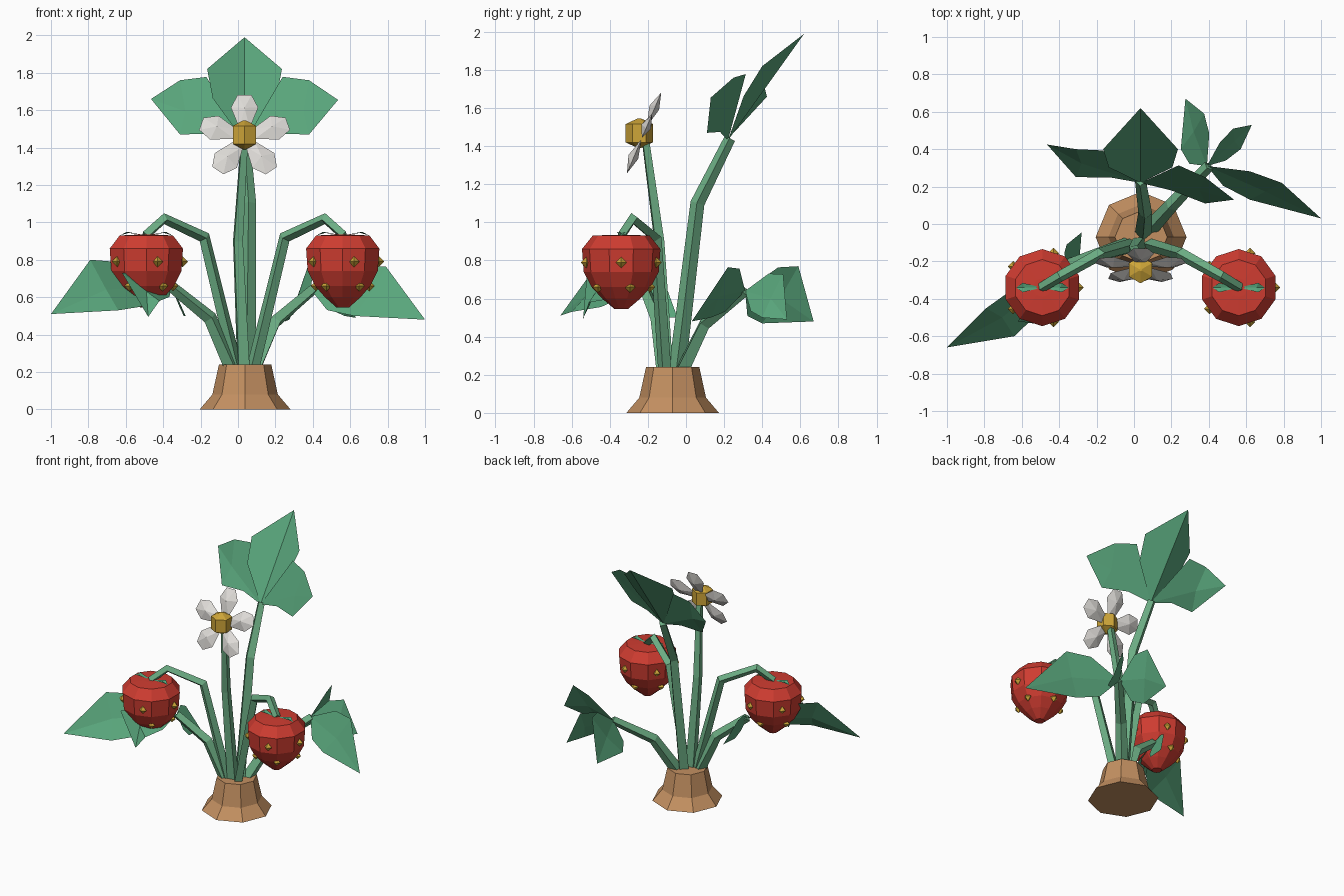
import bpy, bmesh, math
from mathutils import Vector as V, Matrix

cube = bpy.data.objects.get("Cube")
if cube:
    bpy.data.objects.remove(cube, do_unlink=True)


def material(name, color):
    m = bpy.data.materials.new(name)
    m.use_nodes = True
    m.diffuse_color = (*color, 1)
    bsdf = m.node_tree.nodes["Principled BSDF"]
    bsdf.inputs["Base Color"].default_value = (*color, 1)
    bsdf.inputs["Roughness"].default_value = 0.9
    return m


RED = material("berry red", (0.62, 0.045, 0.03))
LEAF = material("leaf green", (0.10, 0.38, 0.20))
STEM = material("stem green", (0.15, 0.42, 0.23))
CLAY = material("clay brown", (0.55, 0.28, 0.12))
GOLD = material("gold yellow", (0.62, 0.38, 0.04))
WHITE = material("petal white", (0.74, 0.72, 0.69))
CX = 0.035  # the plant's own middle


def add(name, bm, mat, normals=True):
    if normals:
        bmesh.ops.recalc_face_normals(bm, faces=bm.faces)
    me = bpy.data.meshes.new(name)
    bm.to_mesh(me)
    bm.free()
    me.materials.append(mat)
    ob = bpy.data.objects.new(name, me)
    bpy.context.collection.objects.link(ob)


def lathe(name, center, profile, sides, mat, turn=0):
    """Stack rings of (radius, z) and cap both ends."""
    bm = bmesh.new()
    rings = []
    for r, z in profile:
        angles = [turn + math.tau * i / sides for i in range(sides)]
        rings.append([bm.verts.new(V(center) + V((r * math.cos(a), r * math.sin(a), z)))
                      for a in angles])
    for lo, hi in zip(rings, rings[1:]):
        for i in range(sides):
            j = (i + 1) % sides
            bm.faces.new((lo[i], lo[j], hi[j], hi[i]))
    bm.faces.new(rings[0])
    bm.faces.new(rings[-1])
    add(name, bm, mat)


def stem(name, points, r0, r1):
    """Tapered four-sided stalk along a bent path."""
    cu = bpy.data.curves.new(name + "_path", "CURVE")
    cu.dimensions = "3D"
    cu.bevel_depth = 1
    cu.bevel_resolution = 0
    cu.use_fill_caps = True
    sp = cu.splines.new("POLY")
    sp.use_smooth = False
    sp.points.add(len(points) - 1)
    for i, (p, co) in enumerate(zip(sp.points, points)):
        p.co = (*co, 1)
        p.radius = r0 + (r1 - r0) * i / (len(points) - 1)
    path = bpy.data.objects.new(name + "_path", cu)
    bpy.context.collection.objects.link(path)
    bpy.context.view_layer.update()
    me = bpy.data.meshes.new_from_object(path.evaluated_get(bpy.context.evaluated_depsgraph_get()))
    bpy.data.objects.remove(path, do_unlink=True)
    bm = bmesh.new()
    bm.from_mesh(me)
    for f in bm.faces:
        f.smooth = False
    bpy.data.meshes.remove(me)
    add(name, bm, STEM)


def leaflet(name, base, tip, left, right, kl=0.35, kr=0.35, bow=0.7):
    """Folded blade: arched rib, one wide corner and one shoulder per side."""
    bm = bmesh.new()
    base, tip, left, right = V(base), V(tip), V(left), V(right)
    mid = base.lerp(tip, 0.5).lerp(left.lerp(right, 0.5), bow)
    b, t, m = (bm.verts.new(p) for p in (base, tip, mid))
    for corner, k, flip in ((left, kl, False), (right, kr, True)):
        shoulder = base.lerp(corner, 0.5) + (corner - mid) * k
        s, c = bm.verts.new(shoulder), bm.verts.new(corner)
        for tri in ((b, m, s), (s, m, c), (c, m, t)):
            bm.faces.new(tri[::-1] if flip else tri)
    add(name, bm, LEAF, normals=False)


# Flared root base
lathe("base", (CX + 0.003, -0.07, 0), [(0.243, 0), (0.175, 0.08), (0.14, 0.24)], 8, CLAY)

# Stalks for the flower and the three leaves
stem("flower_stem", [(0.03, -0.10, 0.2), (0.0, -0.14, 0.9), (CX, -0.215, 1.45)], 0.042, 0.024)
stem("back_leaf_stem", [(0.05, -0.05, 0.2), (0.06, 0.06, 1.1), (CX, 0.23, 1.44)], 0.045, 0.03)
stem("left_leaf_stem", [(0.08, -0.03, 0.2), (0.2, 0.1, 0.47), (0.4, 0.31, 0.64)], 0.045, 0.03)
stem("right_leaf_stem", [(-0.02, -0.11, 0.2), (-0.15, -0.15, 0.49), (-0.36, -0.22, 0.66)], 0.045, 0.03)

# Tall back leaf
top = (CX, 0.22, 1.43)
leaflet("back_leaf_middle", top, (CX, 0.62, 1.99), (0.235, 0.40, 1.82), (-0.165, 0.40, 1.82), bow=0)
leaflet("back_leaf_left", top, (0.535, 0.13, 1.655), (0.38, 0.11, 1.47), (0.38, 0.25, 1.76), -0.2, 1.1)
leaflet("back_leaf_right", top, (-0.465, 0.425, 1.66), (-0.31, 0.40, 1.76), (-0.31, 0.25, 1.47), 1.1, -0.2)

# Low leaf on the left
low = (0.39, 0.31, 0.64)
leaflet("left_leaf_long", low, (1.0, 0.03, 0.48), (0.79, 0.22, 0.765), (0.62, 0.13, 0.5))
leaflet("left_leaf_outer", low, (0.63, 0.53, 0.49), (0.53, 0.51, 0.73), (0.57, 0.40, 0.5))
leaflet("left_leaf_rear", low, (0.275, 0.67, 0.48), (0.375, 0.59, 0.77), (0.25, 0.40, 0.47))

# Low leaf on the right
low = (-0.36, -0.22, 0.66)
leaflet("right_leaf_long", low, (-1.0, -0.66, 0.51), (-0.64, -0.6, 0.53), (-0.79, -0.45, 0.8))
leaflet("right_leaf_front", low, (-0.48, -0.54, 0.495), (-0.42, -0.51, 0.58), (-0.62, -0.52, 0.73))
leaflet("right_leaf_rear", low, (-0.28, -0.045, 0.5), (-0.36, -0.11, 0.68), (-0.29, -0.17, 0.5))

# Two berries on arched stalks, with seeds and small crown leaves
for side, s in (("left", 1), ("right", -1)):
    stem(side + "_berry_stem", [(CX + s * x, y, z) for x, y, z in (
        (0.04, -0.11, 0.2), (0.215, -0.16, 0.92), (0.43, -0.28, 1.02), (0.53, -0.34, 0.93))],
        0.036, 0.027)
    hub = V((CX + s * 0.525, -0.34, 0))
    lathe(side + "_berry", hub, [(0.035, 0.545), (0.10, 0.6), (0.155, 0.66), (0.197, 0.74),
                                 (0.206, 0.86), (0.15, 0.93), (0.05, 0.935)], 10, RED, math.pi / 10)
    bm = bmesh.new()
    for r, z, start in ((0.193, 0.79, 0), (0.15, 0.66, 18)):
        for i in range(5):
            a = math.radians(start) + math.tau * i / 5
            at = Matrix.Translation(hub + V((r * math.cos(a), r * math.sin(a), z)))
            bmesh.ops.create_uvsphere(bm, u_segments=4, v_segments=2, radius=0.029, matrix=at)
    add(side + "_berry_seeds", bm, GOLD)
    for end, reach in (("inner", -0.14 * s), ("outer", 0.14 * s)):
        across = V((0, 0.025, 0))
        mid = hub + V((reach * 0.75, 0, 0.95))
        leaflet(f"{side}_berry_crown_{end}", hub + V((0, 0, 0.93)),
                hub + V((reach, 0, 0.93)), mid - across, mid + across, 0, 0)

# Flower with five ridged petals around a faceted centre
bm = bmesh.new()
place = Matrix.Translation((CX, -0.225, 1.458)) @ Matrix.Rotation(math.radians(-23), 4, "X")
for i in range(5):
    turn = place @ Matrix.Rotation(math.tau * i / 5, 4, "Y")
    half = [(0.028, 0.05), (0.073, 0.17), (0.037, 0.243)]
    outline = half + [(-w, r) for w, r in reversed(half)]
    rim = [bm.verts.new(turn @ V((w, 0, r))) for w, r in outline]
    for depth in (-0.03, 0.025):
        peak = bm.verts.new(turn @ V((0, depth, 0.155)))
        for j in range(6):
            bm.faces.new((rim[j], rim[(j + 1) % 6], peak))
add("petals", bm, WHITE)
lathe("flower_centre", (CX, -0.245, 1.468),
      [(0.008, -0.078), (0.072, -0.048), (0.072, 0.048), (0.008, 0.078)], 6, GOLD, math.pi / 6)
